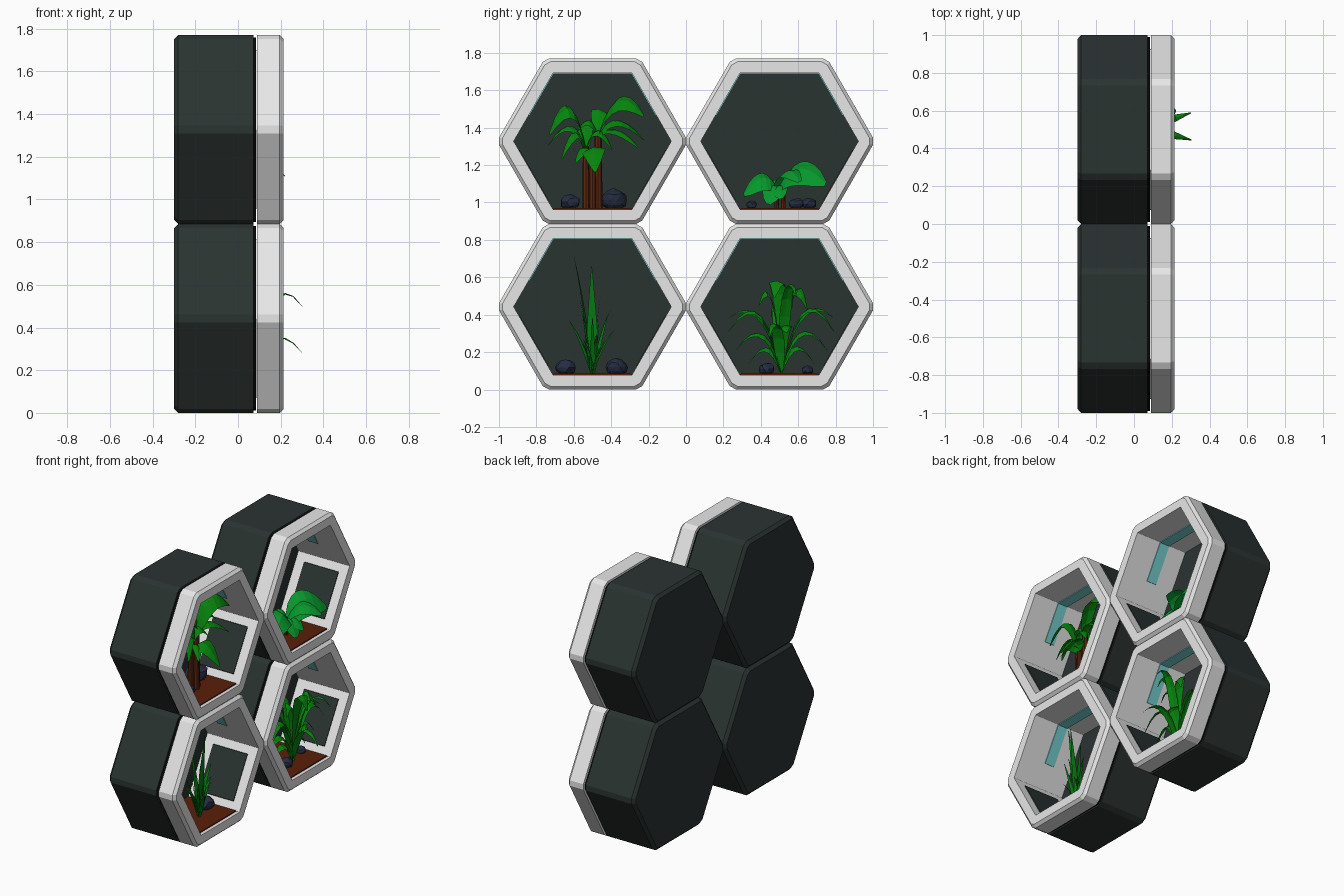
import bpy, bmesh, math, random
from mathutils import Vector

random.seed(4)
cube = bpy.data.objects.get("Cube")
if cube:
    bpy.data.objects.remove(cube, do_unlink=True)


def material(name, r, g, b):
    m = bpy.data.materials.new(name)
    m.use_nodes = True
    m.diffuse_color = (r, g, b, 1)
    m.node_tree.nodes["Principled BSDF"].inputs["Base Color"].default_value = (r, g, b, 1)
    return m


DARK = material("charcoal", .023, .033, .031)
LIGHT = material("light_grey", .8, .8, .8)
BLACK = material("black", .002, .002, .002)
SOIL = material("soil_brown", .1, .013, .003)
TRUNK = material("trunk_brown", .1, .02, .005)
ROCK = material("slate_blue", .02, .027, .056)
TEAL = material("lamp_teal", .18, .65, .66)
GREEN = material("leaf_green", .002, .23, .004)
DEEP = material("deep_green", .002, .2, .006)
BRIGHT = material("bright_green", .002, .31, .025)

APO, INNER, BACK = .4425, .365, -.18     # outer and inner apothem, inside back


def finish(name, bm, mat, recalc=True):
    if recalc:
        bmesh.ops.recalc_face_normals(bm, faces=bm.faces)
    me = bpy.data.meshes.new(name)
    bm.to_mesh(me)
    bm.free()
    me.materials.append(mat)
    ob = bpy.data.objects.new(name, me)
    bpy.context.collection.objects.link(ob)
    return ob


def hex_point(center, x, apothem, degrees):
    r = apothem / math.cos(math.pi / 6)
    a = math.radians(degrees)
    return Vector((x, center[0] + r * math.cos(a), center[1] + r * math.sin(a)))


def hex_loop(center, x, apothem, cut):
    """Hexagon whose corners are chamfered by a length along each side."""
    pts = []
    corners = [hex_point(center, x, apothem, 60 * k) for k in range(6)]
    for k, c in enumerate(corners):
        for other in (corners[k - 1], corners[(k + 1) % 6]):
            pts.append(c + (other - c).normalized() * cut)
    return pts


def loft(name, center, rings, mat, closed):
    bm = bmesh.new()
    loops = [[bm.verts.new(p) for p in hex_loop(center, *r)] for r in rings]
    pairs = list(zip(loops, loops[1:]))
    if closed:
        pairs.append((loops[-1], loops[0]))
    else:
        bm.faces.new(loops[0])
        bm.faces.new(loops[-1])
    for a, b in pairs:
        for i in range(12):
            j = (i + 1) % 12
            bm.faces.new((a[i], a[j], b[j], b[i]))
    return finish(name, bm, mat)


def wall_plate(name, center, side, x0, x1, t0, t1, mat, thick=.005):
    """Thin plate lying on one inner wall of the hexagon."""
    bm = bmesh.new()
    for apo in (INNER + .001, INNER - thick):
        a = hex_point(center, 0, apo, 60 * side)
        b = hex_point(center, 0, apo, 60 * side + 60)
        for t in (t0, t1):
            for x in (x0, x1):
                bm.verts.new(a.lerp(b, t) + Vector((x, 0, 0)))
    bmesh.ops.convex_hull(bm, input=bm.verts)
    return finish(name, bm, mat)


def leaves(name, base, specs, mat, peak=.6, blunt=1, segs=7):
    """Folded arching blades: azimuth, reach, arch height, tip height, width, roll."""
    bm = bmesh.new()
    up = Vector((0, 0, 1))
    for az, out, arch, tip, width, roll in specs:
        a = math.radians(az)
        way = Vector((math.sin(a), math.cos(a), 0))
        side = way.cross(up)
        if side.x < 0:
            side = -side
        side = side * math.cos(roll) - up * math.sin(roll)
        rows = []
        for i in range(segs + 1):
            t = .02 + .97 * i / segs
            p = Vector(base) + way * (out * (.7 * t * (1 - t) + t * t))
            p += up * (2 * t * (1 - t) * arch + t * t * tip)
            w = width * .5 * math.sin(math.pi * t ** peak) ** blunt + .002
            rows.append([bm.verts.new(q) for q in
                         (p - side * w - up * w * .3, p, p + side * w - up * w * .3)])
        for r, s in zip(rows, rows[1:]):
            for k in (0, 1):
                bm.faces.new((r[k], r[k + 1], s[k + 1], s[k]))
    return finish(name, bm, mat, False)


def rock(name, x, y, z, r):
    bm = bmesh.new()
    bmesh.ops.create_icosphere(bm, subdivisions=2, radius=r)
    for v in bm.verts:
        v.co *= random.uniform(.88, 1.08)
        v.co.z = max(v.co.z * .8, -.6 * r)
        v.co += Vector((x, y, z + .6 * r))
    return finish(name, bm, ROCK)


def trunk(name, x, y, z, top, r):
    bm = bmesh.new()
    bmesh.ops.create_cone(bm, cap_ends=True, segments=8, radius1=r, radius2=r * .8, depth=top - z)
    bmesh.ops.translate(bm, verts=bm.verts, vec=(x, y, (z + top) / 2))
    return finish(name, bm, TRUNK)


# Four identical hexagonal planter pods
for row, cz in (("lower", APO), ("upper", 3 * APO)):
    for col, cy in (("front", -.5), ("back", .5)):
        c, tag = (cy, cz), f"{row}_{col}"
        loft("pod_shell_" + tag, c, [(-.3, .4225, .02), (-.28, APO, .022), (.072, APO, .022),
             (.072, .372, .002), (BACK, .372, .002)], DARK, False)
        loft("seal_" + tag, c, [(.07, .432, .02), (.084, .432, .02), (.084, .374, .002),
             (.07, .374, .002)], BLACK, True)
        loft("rim_and_liner_" + tag, c, [(.09, .37, .002), (.09, APO, .022),
             (.195, APO, .022), (.214, .425, .02), (.214, INNER, .001), (BACK, INNER, .001),
             (BACK, .37, .002)], LIGHT, True)
        for side, label in ((3, "a"), (5, "b")):
            wall_plate(f"side_panel_{label}_{tag}", c, side, -.115, .15, .13, .87, DARK)
        for side, t0, t1 in ((0, .38, 1), (1, 0, 1), (2, 0, .62)):
            wall_plate(f"lamp_strip_{side}_{tag}", c, side, -.045, .028, t0, t1, TEAL)
        wall_plate("soil_" + tag, c, 4, BACK, .19, 0, 1, SOIL, .007)

low = APO - INNER + .006
high = low + 2 * APO

# Palm
trunk("palm_trunk_left", .01, -.535, high, 1.30, .02)
trunk("palm_trunk_right", .01, -.47, high, 1.36, .024)
trunk("palm_trunk_middle", .03, -.5, high, 1.24, .02)
leaves("palm_left_leaves", (.01, -.535, 1.28), [
    (160, .21, .40, .08, .11, .7), (190, .21, .24, .02, .06, .5),
    (150, .15, .20, -.05, .06, .5), (20, .15, .2, 0, .06, .5),
    (265, .10, .25, .08, .08, .2)], GREEN, .8, .6)
leaves("palm_right_leaves", (.01, -.47, 1.35), [
    (18, .26, .33, .11, .13, .7), (-5, .25, .18, -.02, .07, .5),
    (25, .24, .10, -.06, .06, .4), (185, .12, .16, .02, .06, .5),
    (275, .12, .24, .1, .08, .2)], GREEN, .8, .6)
leaves("palm_front_leaves", (.02, -.5, 1.25), [
    (85, .18, .13, -.09, .13, .2), (135, .13, .1, -.04, .07, .3)], GREEN, .7, .7)

# Broad leaved plant
for i, dy in enumerate((-.015, .02)):
    trunk(f"broad_plant_stem_{i}", .03, .5 + dy, high, 1.09, .012)
leaves("broad_plant_leaves", (.03, .49, 1.07), [
    (26, .29, .21, .03, .18, .8), (165, .19, .14, -.03, .14, .7),
    (185, .18, .12, -.04, .09, .5), (115, .12, .07, -.08, .12, .2),
    (58, .225, .18, .04, .11, .4), (80, .12, .06, -.05, .09, .3),
    (250, .13, .1, .0, .09, .3)], BRIGHT, .9, .5)

# Grass tuft: tall blades plus a ring of short ones
blades = [(187, .10, .34, .63, .06, .9), (95, .05, .30, .58, .06, .3),
          (12, .05, .28, .45, .055, .9), (15, .10, .24, .34, .05, .9),
          (170, .07, .25, .40, .05, .9), (195, .13, .16, .29, .04, .8),
          (5, .12, .15, .24, .04, .8)]
for i in range(12):
    blades.append((i * 30, random.uniform(.05, .11), .14, random.uniform(.14, .34), .036, .7))
leaves("grass_blades", (.05, -.5, low), blades, DEEP, .5)

# Fern: two long fronds reach out of the opening, the rest fan around
fronds = [(72, .258, .66, .41, .06, 0), (105, .256, .42, .19, .06, 0)]
for i, (reach, arch, tip) in enumerate(((.29, .56, .22), (.28, .48, .30), (.25, .38, .12), (.18, .26, .05))):
    fronds.append((10 - i * 6, reach, arch, tip, .055, .5))
    fronds.append((172 + i * 6, reach, arch * .95, tip, .055, .5))
fronds += [(250, .16, .5, .3, .06, .2), (290, .17, .6, .35, .06, .2)]
leaves("fern_fronds", (.06, .51, low), fronds, GREEN)
leaves("fern_front_fronds", (.06, .51, low), [
    (105, .15, .72, .40, .085, .1), (35, .17, .68, .34, .07, .6),
    (160, .13, .62, .36, .05, .6), (75, .11, .36, .22, .08, .2)], GREEN, 1.4)

# Stones
for i, (x, y, z, r) in enumerate((
        (.04, -.62, high, .055), (-.05, -.385, high, .075), (.03, .35, high, .03),
        (-.02, .59, high, .04), (-.02, .66, high, .04), (.03, -.645, low, .058),
        (.01, -.37, low, .06), (.07, .43, low, .043), (.03, .65, low, .032))):
    rock(f"stone_{i}", x, y, z, r)
